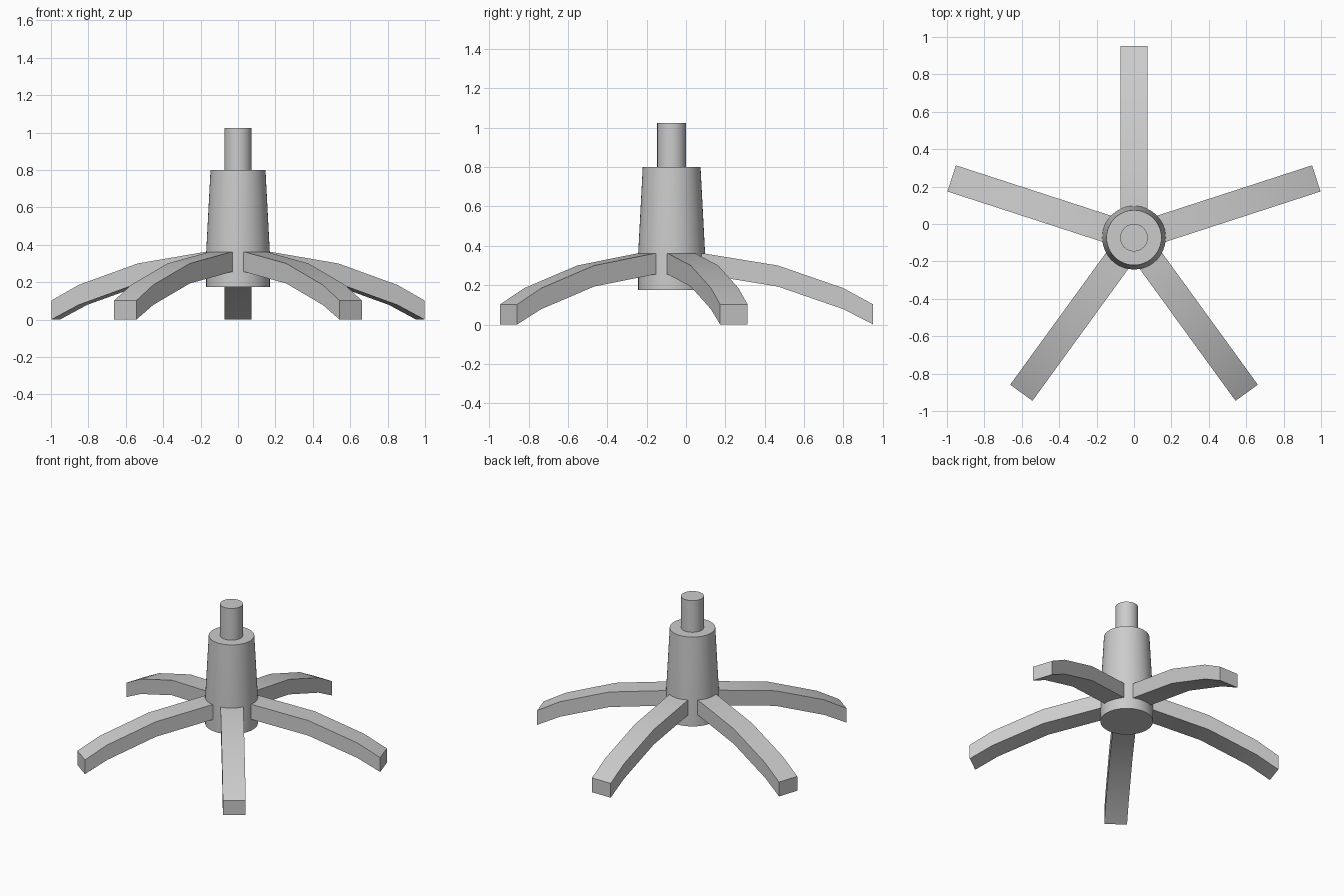
import bpy, bmesh, math
from mathutils import Matrix, Vector

if "Cube" in bpy.data.objects:
    bpy.data.objects.remove(bpy.data.objects["Cube"])

CY = -0.073          # hub centre on y
HALF_W = 0.0735      # half width of a leg

grey = bpy.data.materials.new("plain grey")
grey.diffuse_color = (0.6, 0.6, 0.6, 1)
grey.use_nodes = True
grey.node_tree.nodes["Principled BSDF"].inputs["Base Color"].default_value = grey.diffuse_color


def finish(bm, name):
    bmesh.ops.recalc_face_normals(bm, faces=bm.faces)
    me = bpy.data.meshes.new(name)
    bm.to_mesh(me)
    bm.free()
    ob = bpy.data.objects.new(name, me)
    bpy.context.collection.objects.link(ob)
    ob.location = (0, CY, 0)
    me.materials.append(grey)
    bpy.ops.object.select_all(action='DESELECT')
    ob.select_set(True)
    bpy.context.view_layer.objects.active = ob
    bpy.ops.object.shade_smooth_by_angle(angle=math.radians(30))
    return ob


def lathe(name, profile, sides=48):
    """Closed round part from (radius, z) rings, bottom to top."""
    bm = bmesh.new()
    rings = [[bm.verts.new((r * math.cos(math.tau * i / sides),
                            r * math.sin(math.tau * i / sides), z))
              for i in range(sides)] for r, z in profile]
    for a, b in zip(rings, rings[1:]):
        for i in range(sides):
            j = (i + 1) % sides
            bm.faces.new((a[i], a[j], b[j], b[i]))
    bm.faces.new(rings[0])
    bm.faces.new(rings[-1])
    return finish(bm, name)


# Hub: straight collar with a tapered sleeve, and the gas lift rod
lathe("hub", [(0.17, 0.175), (0.17, 0.362), (0.147, 0.80)])
lathe("lift_rod", [(0.0735, 0.70), (0.0735, 1.025)])

# Five arched legs, each a side profile (distance from centre, z) given width
TOP = [(0.10, 0.362), (0.16, 0.362), (0.54, 0.30), (0.873, 0.185), (1.025, 0.102)]
BOTTOM = [(0.10, 0.257), (0.16, 0.255), (0.54, 0.193), (0.873, 0.078), (1.025, 0.0)]

for k in range(5):
    bm = bmesh.new()
    spin = Matrix.Rotation(math.radians(90 + 72 * k), 3, 'Z')
    sections = []
    for (rt, zt), (rb, zb) in zip(TOP, BOTTOM):
        corners = [(rt, HALF_W, zt), (rt, -HALF_W, zt), (rb, -HALF_W, zb), (rb, HALF_W, zb)]
        sections.append([bm.verts.new(spin @ Vector(c)) for c in corners])
    for a, b in zip(sections, sections[1:]):
        for i in range(4):
            j = (i + 1) % 4
            bm.faces.new((a[i], a[j], b[j], b[i]))
    bm.faces.new(sections[0])
    bm.faces.new(sections[-1])
    finish(bm, f"leg_{k + 1}")
